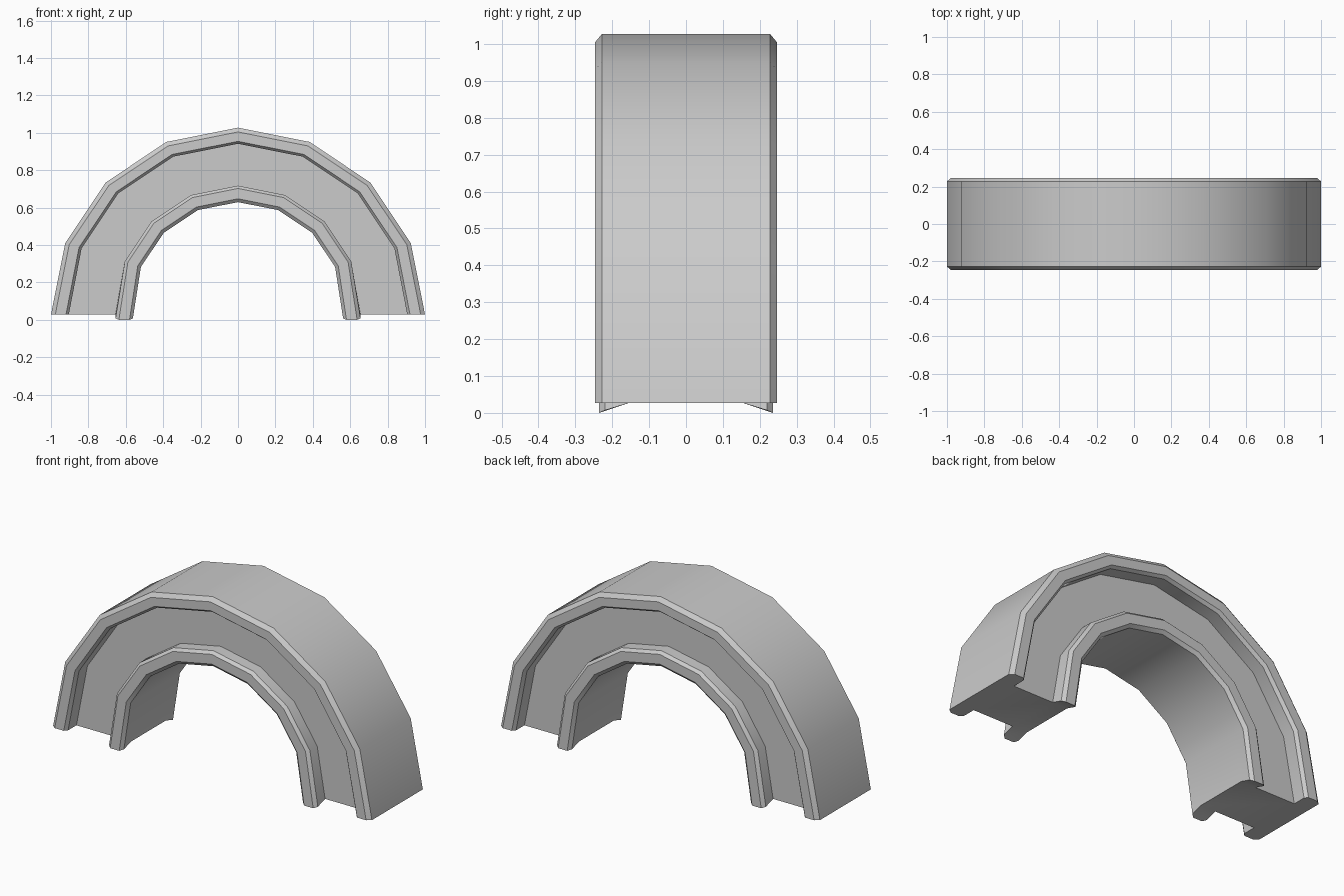
import bpy, bmesh
from math import sin, cos, pi, radians

if "Cube" in bpy.data.objects:
    bpy.data.objects.remove(bpy.data.objects["Cube"])

BASE = 0.027
# half cross-section: (radius, half depth, arch centre height, foot height)
HALF = [
    (1.000, 0.228, 0.027, BASE), (0.977, 0.247, 0.027, BASE),    # outer rim
    (0.920, 0.247, 0.034, BASE), (0.905, 0.230, 0.036, BASE),
    (0.905, 0.155, 0.036, BASE), (0.655, 0.155, 0.062, BASE),    # recessed web
    (0.655, 0.220, 0.062, 0.007), (0.637, 0.236, 0.065, 0.0),    # inner rim
    (0.580, 0.236, 0.067, 0.0), (0.562, 0.220, 0.067, 0.007),
    (0.562, 0.155, 0.067, BASE),
]
N = len(HALF)
SEGMENTS = 8

# mirrored, closed section loop
section = [(r, -y, c, f) for r, y, c, f in HALF]
section += [(r, y, c, f) for r, y, c, f in reversed(HALF)]
M = len(section)

bm = bmesh.new()

# one section ring per arch station
rings = []
for k in range(SEGMENTS + 1):
    a = pi * k / SEGMENTS
    end = k in (0, SEGMENTS)
    rings.append([bm.verts.new((r * cos(a), y, f if end else c + r * sin(a)))
                  for r, y, c, f in section])

# skin between stations
for a, b in zip(rings, rings[1:]):
    for i in range(M):
        j = (i + 1) % M
        bm.faces.new((a[i], a[j], b[j], b[i]))

# feet: flat main face plus the two sloping inner rim tips
for ring in (rings[0], rings[-1]):
    front, back = ring[:N], ring[:N - 1:-1]
    bm.faces.new(front[:6] + [front[10], back[10]] + back[5::-1])
    bm.faces.new(front[5:])
    bm.faces.new(back[5:])

bmesh.ops.recalc_face_normals(bm, faces=bm.faces)
mesh = bpy.data.meshes.new("arch")
bm.to_mesh(mesh)
bm.free()

arch = bpy.data.objects.new("arch", mesh)
bpy.context.collection.objects.link(arch)
bpy.context.view_layer.objects.active = arch
arch.select_set(True)
bpy.ops.object.shade_smooth_by_angle(angle=radians(30))
